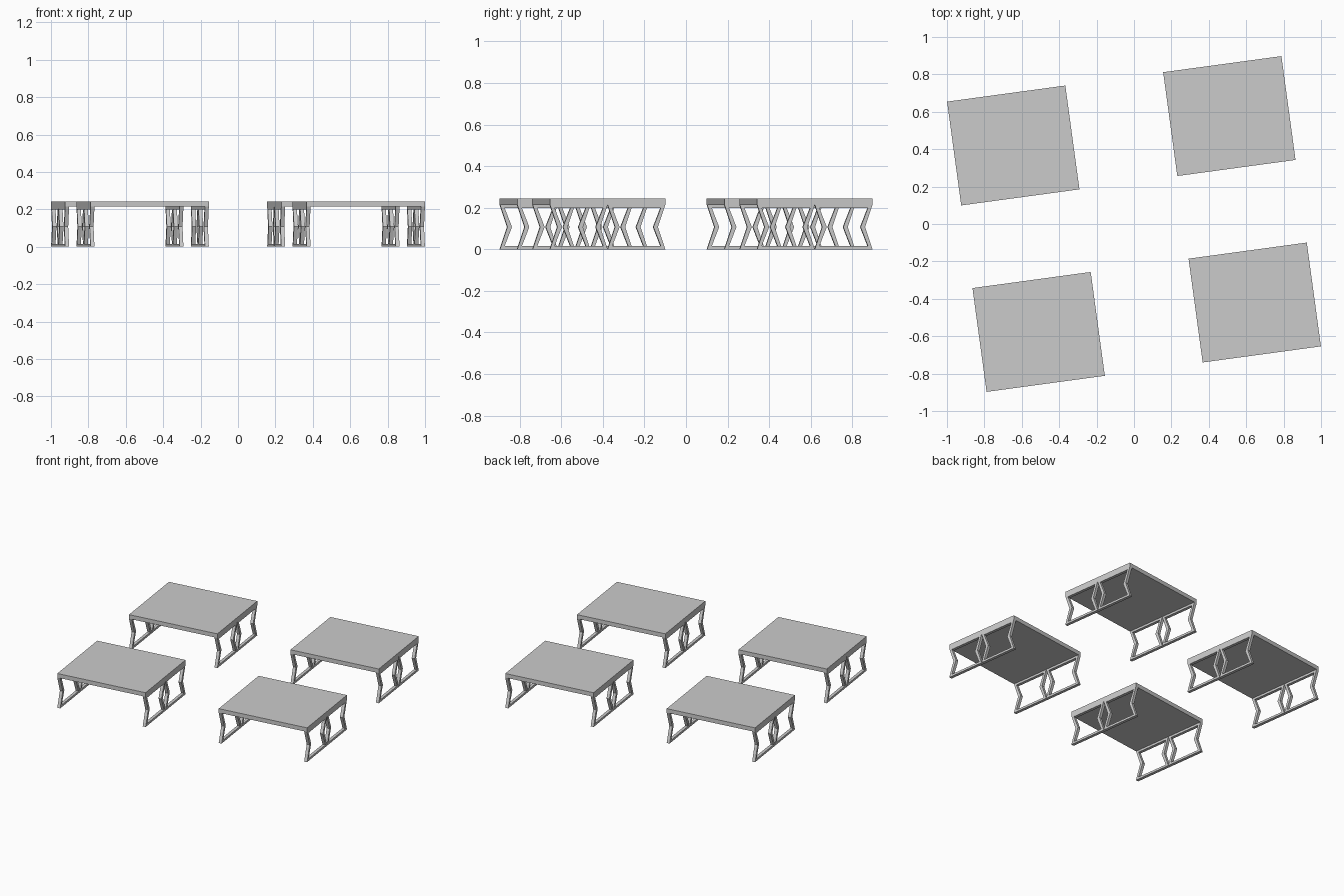
import bpy, bmesh, math
from mathutils import Matrix

if "Cube" in bpy.data.objects:
    bpy.data.objects.remove(bpy.data.objects["Cube"])

YAW = math.radians(7.75)
W, D, H = 0.638, 0.56, 0.243      # table width, depth, height
RAIL_Z = 0.214                    # underside of the top slab
BAR = 0.021                       # leg frame thickness
LEG_W, KINK, RAIL = 0.022, 0.036, 0.015
STEP_X, STEP_Y = 0.583, 0.503     # table centres from the middle


def make_object(name, bm, matrix):
    bmesh.ops.recalc_face_normals(bm, faces=bm.faces)
    mesh = bpy.data.meshes.new(name)
    bm.to_mesh(mesh)
    bm.free()
    ob = bpy.data.objects.new(name, mesh)
    ob.matrix_world = matrix
    bpy.context.collection.objects.link(ob)


def waisted_loop(y0, y1, z0, z1, kink):
    """Rectangle whose two sides bend inwards at mid height."""
    zm = RAIL_Z / 2
    return [(y0, z0), (y1, z0), (y1 - kink, zm), (y1, z1), (y0, z1), (y0 + kink, zm)]


def add_leg_loop(bm, x0, y0, y1):
    """Flat-bar closed loop with kinked legs, extruded along x."""
    outer = waisted_loop(y0, y1, 0, RAIL_Z, KINK)
    inner = waisted_loop(y0 + LEG_W, y1 - LEG_W, RAIL, RAIL_Z - RAIL, KINK)
    rings = [[bm.verts.new((x, y, z)) for y, z in pts]
             for x, pts in ((x0, outer), (x0, inner), (x0 + BAR, inner), (x0 + BAR, outer))]
    for a, b in zip(rings, rings[1:] + rings[:1]):
        for i in range(6):
            j = (i + 1) % 6
            bm.faces.new((a[i], a[j], b[j], b[i]))


def build_table(label, matrix):
    # top slab
    bm = bmesh.new()
    bmesh.ops.create_cube(bm, size=1, matrix=Matrix.Translation((0, 0, (H + RAIL_Z) / 2))
                          @ Matrix.Diagonal((W, D, H - RAIL_Z, 1)))
    make_object(f"table_top_{label}", bm, matrix)
    # two side frames, each made of two kinked loops
    for side, x0 in (("left", -W / 2), ("right", W / 2 - BAR)):
        bm = bmesh.new()
        add_leg_loop(bm, x0, -D / 2, 0)
        add_leg_loop(bm, x0, 0, D / 2)
        make_object(f"{side}_leg_frame_{label}", bm, matrix)


# four tables in a slightly turned grid
for row, sy in (("front", -1), ("back", 1)):
    for col, sx in (("left", -1), ("right", 1)):
        build_table(f"{row}_{col}", Matrix.Rotation(YAW, 4, 'Z')
                    @ Matrix.Translation((sx * STEP_X, sy * STEP_Y, 0)))
